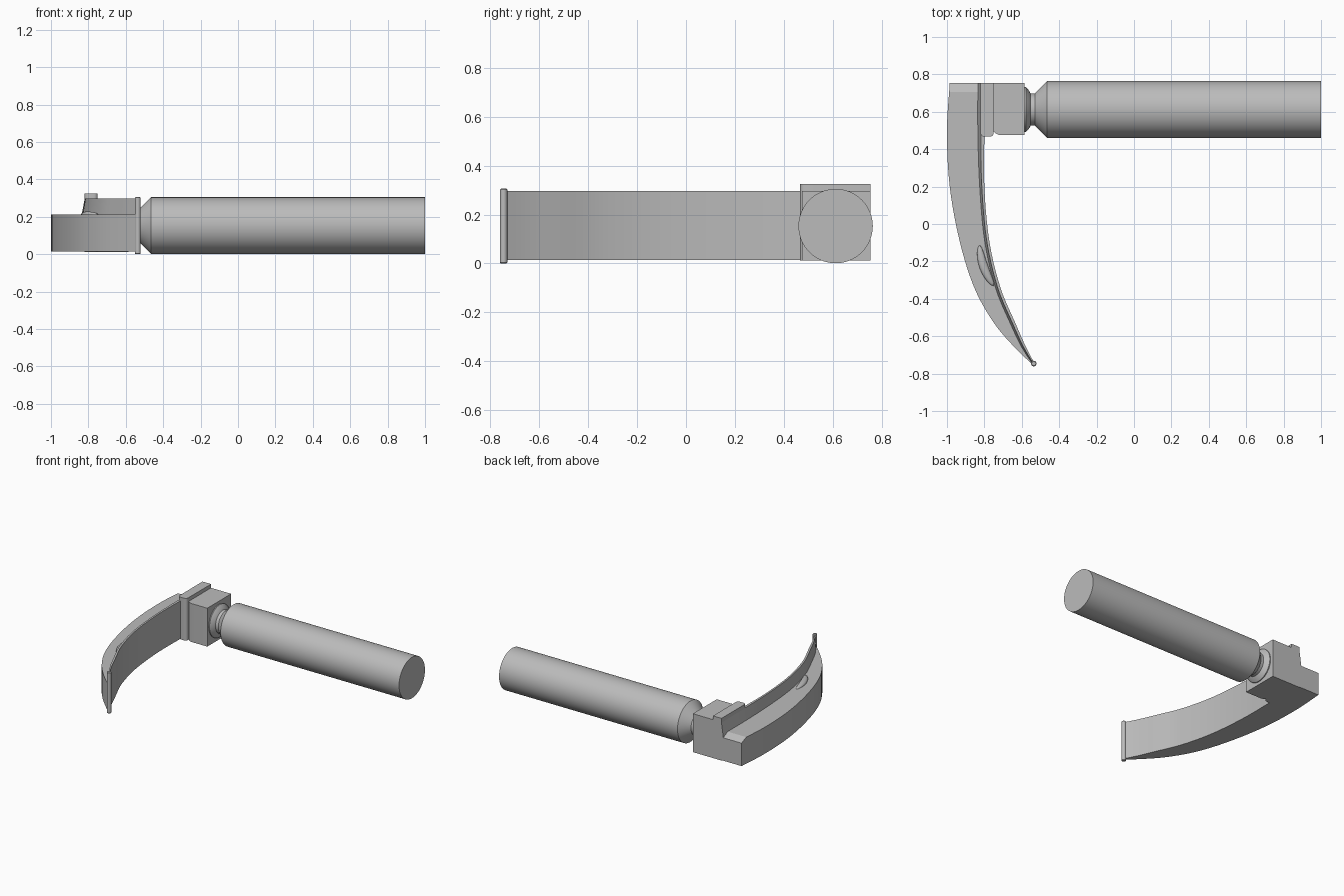
import bpy, bmesh, math
from mathutils import Vector

if "Cube" in bpy.data.objects:
    bpy.data.objects.remove(bpy.data.objects["Cube"])

steel = bpy.data.materials.new("satin_steel")
steel.diffuse_color = (0.5, 0.5, 0.5, 1)
steel.use_nodes = True
steel.node_tree.nodes["Principled BSDF"].inputs["Base Color"].default_value = steel.diffuse_color


def finish(name, bm, smooth=True, angle=30):
    bmesh.ops.recalc_face_normals(bm, faces=bm.faces)
    me = bpy.data.meshes.new(name)
    bm.to_mesh(me)
    bm.free()
    ob = bpy.data.objects.new(name, me)
    bpy.context.collection.objects.link(ob)
    me.materials.append(steel)
    if smooth:
        bpy.ops.object.select_all(action='DESELECT')
        ob.select_set(True)
        bpy.context.view_layer.objects.active = ob
        bpy.ops.object.shade_smooth_by_angle(angle=math.radians(angle))
    return ob


def loft(name, rings, **kw):
    """Skin closed rings of equal length and cap both ends."""
    bm = bmesh.new()
    vs = [[bm.verts.new(p) for p in r] for r in rings]
    n = len(vs[0])
    for a, b in zip(vs, vs[1:]):
        for i in range(n):
            bm.faces.new((a[i], a[(i + 1) % n], b[(i + 1) % n], b[i]))
    bm.faces.new(vs[0])
    bm.faces.new(vs[-1][::-1])
    return finish(name, bm, **kw)


def circle(r, n=64):
    return [(r * math.cos(2 * math.pi * i / n), r * math.sin(2 * math.pi * i / n)) for i in range(n)]


def block(name, x0, x1, y0, y1, z0, z1, corners, radius):
    """Upright box with the chosen (x, y) vertical edges rounded."""
    bm = bmesh.new()
    bmesh.ops.create_cube(bm, size=1)
    for v in bm.verts:
        v.co = (x1 if v.co.x > 0 else x0, y1 if v.co.y > 0 else y0, z1 if v.co.z > 0 else z0)
    edges = [e for e in bm.edges if abs(e.verts[0].co.z - e.verts[1].co.z) > 0.01
             and any((Vector(c) - e.verts[0].co.xy).length < 1e-4 for c in corners)]
    bmesh.ops.bevel(bm, geom=edges, offset=radius, segments=6, profile=0.5, affect='EDGES')
    return finish(name, bm)


# Handle with tapered shoulder, neck and collar, turned about the x axis
HY, HZ = 0.612, 0.153
profile = [(-0.60, 0.12), (-0.578, 0.12), (-0.56, 0.10), (-0.553, 0.086), (-0.53, 0.086),
           (-0.465, 0.152), (1.0, 0.152)]
loft("handle", [[(x, HY + c, HZ + s) for c, s in circle(r)] for x, r in profile])

# Hinge block and the raised hook bar beside it
block("hinge_block", -0.76, -0.585, 0.475, 0.755, 0.012, 0.297, [(-0.76, 0.475)], 0.05)
block("hook_bar", -0.82, -0.75, 0.467, 0.755, 0.012, 0.325,
      [(-0.75, 0.467), (-0.82, 0.467)], 0.02)

# Blade stations: y, outer edge, foot of wall, inner edge
keys = [(0.755, -0.985, -0.835, -0.80), (0.5, -1.0, -0.835, -0.80), (0.2, -0.985, -0.825, -0.80),
        (-0.1, -0.93, -0.797, -0.772), (-0.35, -0.85, -0.738, -0.711),
        (-0.535, -0.745, -0.66, -0.632), (-0.66, -0.638, -0.60, -0.577),
        (-0.745, -0.55, -0.545, -0.532)]


def station(y):
    """Smooth cubic interpolation of the blade edges along y."""
    n = len(keys)

    def slope(i, k):
        a, b = keys[max(i - 1, 0)], keys[min(i + 1, n - 1)]
        return (b[k] - a[k]) / (b[0] - a[0])
    i = next((j for j in range(n - 1) if y >= keys[j + 1][0]), n - 2)
    a, b = keys[i], keys[i + 1]
    h = b[0] - a[0]
    t = (y - a[0]) / h
    return [(2*t**3 - 3*t*t + 1) * a[k] + (t**3 - 2*t*t + t) * h * slope(i, k)
            + (3*t*t - 2*t**3) * b[k] + (t**3 - t*t) * h * slope(i + 1, k) for k in (1, 2, 3)]


# Curved blade: low flat ledge outside, tall thin wall inside
rings = []
for y in [0.755, 0.705] + [0.705 - 1.45 * i / 32 for i in range(1, 33)]:
    o, w, n = station(y)
    ledge = 0.185 if y > 0.75 else 0.212
    top = w + (n - w) * 0.45
    rings.append([(o, y, 0.015), (o, y, ledge), (w, y, ledge),
                  (top, y, 0.297), (n, y, 0.297), (n, y, 0.015)])
loft("blade", rings, angle=20)

# Rounded bead along the blade tip
loft("tip_bead", [[(-0.536 + c, -0.746 + s, z) for c, s in circle(r, 20)]
                  for z, r in ((0.0, 0.011), (0.004, 0.015), (0.302, 0.015), (0.306, 0.011))])

# Small lamp lying on the ledge against the wall
bm = bmesh.new()
bmesh.ops.create_uvsphere(bm, u_segments=24, v_segments=12, radius=1)
axis = Vector((0.075, -0.215))
ang = math.atan2(axis.y, axis.x)
for v in bm.verts:
    a, b, c = v.co.x * 0.115, v.co.y * 0.023, v.co.z * 0.016
    b += 1.2 * (a * a - 0.006)
    v.co = (-0.797 + a * math.cos(ang) - b * math.sin(ang),
            -0.225 + a * math.sin(ang) + b * math.cos(ang), 0.212 + c)
finish("lamp", bm)
